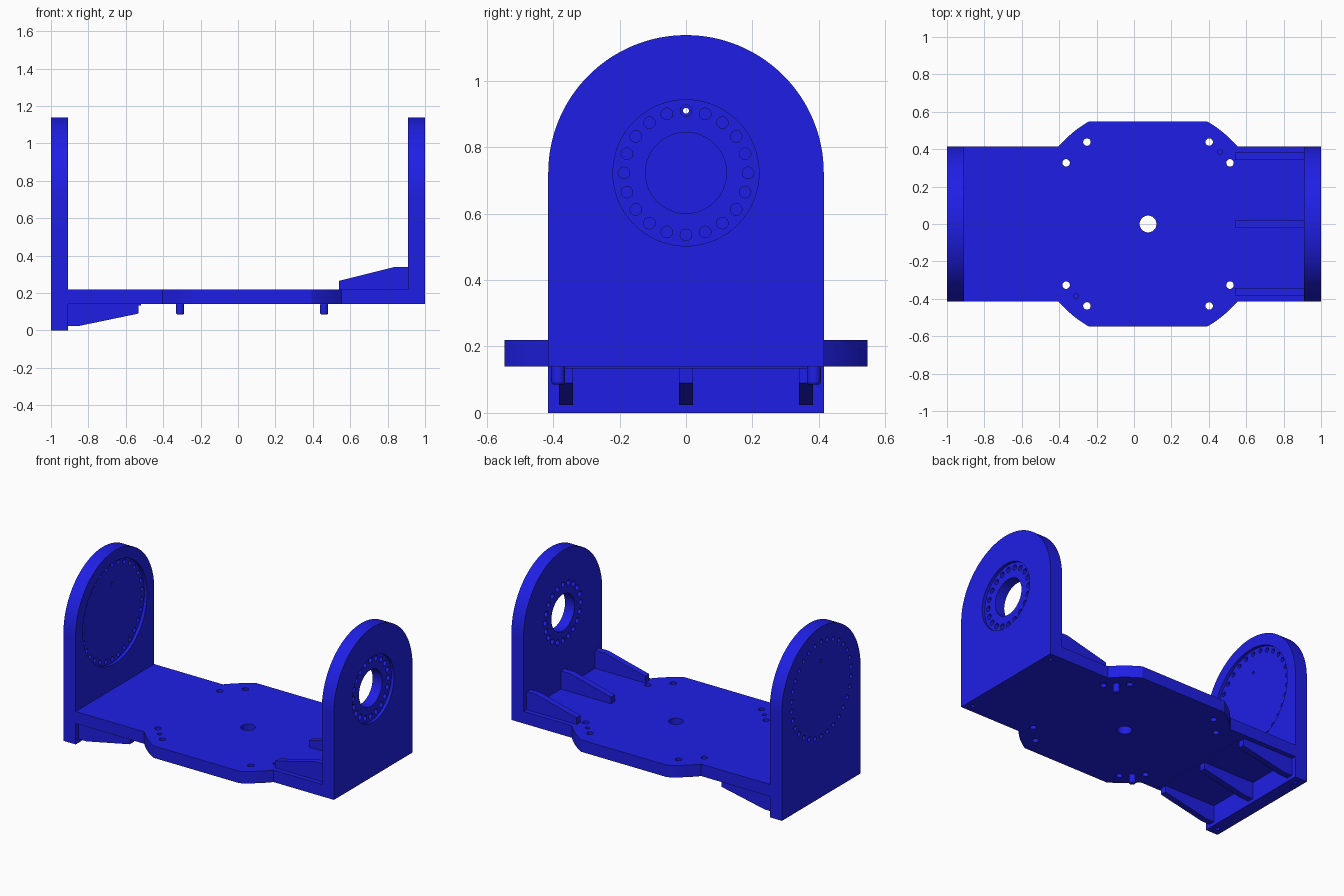
import bpy, bmesh
from math import pi, sin, cos, asin
from mathutils import Matrix

if "Cube" in bpy.data.objects:
    bpy.data.objects.remove(bpy.data.objects["Cube"])

blue = bpy.data.materials.new("blue_paint")
blue.diffuse_color = (0.0135, 0.0135, 0.79, 1)
blue.use_nodes = True
blue.node_tree.nodes["Principled BSDF"].inputs["Base Color"].default_value = blue.diffuse_color
HW, CX, CZ = 0.415, 0.075, 0.723      # half width, turntable centre x, axle height


def new_object(name, bm):
    bmesh.ops.recalc_face_normals(bm, faces=bm.faces[:])
    me = bpy.data.meshes.new(name)
    bm.to_mesh(me)
    bm.free()
    me.materials.append(blue)
    ob = bpy.data.objects.new(name, me)
    bpy.context.collection.objects.link(ob)
    return ob


def extrude(name, points, vec):
    bm = bmesh.new()
    face = bm.faces.new([bm.verts.new(p) for p in points])
    geo = bmesh.ops.extrude_face_region(bm, geom=[face], use_keep_orig=True)["geom"]
    bmesh.ops.translate(bm, vec=vec, verts=[g for g in geo if isinstance(g, bmesh.types.BMVert)])
    return new_object(name, bm)


def cylinders(name, centres, r, depth, axis="Z", seg=20):
    bm = bmesh.new()
    rot = Matrix.Rotation(pi / 2, 4, "Y") if axis == "X" else Matrix()
    for c in centres:
        bmesh.ops.create_cone(bm, cap_ends=True, segments=seg, radius1=r, radius2=r,
                              depth=depth, matrix=Matrix.Translation(c) @ rot)
    return new_object(name, bm)


def boolean(ob, other, op="DIFFERENCE"):
    other.hide_render = True
    mod = ob.modifiers.new("bool", "BOOLEAN")
    mod.object, mod.operation, mod.solver = other, op, "EXACT"
    bpy.context.view_layer.objects.active = ob
    bpy.ops.object.modifier_apply(modifier=mod.name)
    bpy.data.objects.remove(other)


def ring(x, r, n):
    return [(x, r * sin(2 * pi * i / n), CZ + r * cos(2 * pi * i / n)) for i in range(n)]


def wall(name, x, z0):
    pts = [(x, HW, z0)] + [(x, HW * cos(pi * i / 64), CZ + HW * sin(pi * i / 64)) for i in range(65)]
    return extrude(name, pts + [(x, -HW, z0)], (0.09, 0, 0))


# Base plate with round turntable shoulders clipped front and back
R = 0.633
a0, a1 = asin(HW / R), asin(0.547 / R)
arc = [(R * cos(a0 + (a1 - a0) * i / 8), R * sin(a0 + (a1 - a0) * i / 8)) for i in range(9)]
half = [(0.91, HW)] + [(CX + x, y) for x, y in arc]
half += [(CX - x, y) for x, y in reversed(arc)] + [(-0.91, HW)]
outline = half + [(x, -y) for x, y in reversed(half)]
body = extrude("base_bracket", [(x, y, 0.14) for x, y in outline], (0, 0, 0.08))

# Bolt holes, centre hole and blind holes above the pegs
bolts = [(CX + sx * x, sy * y, 0.18) for x, y in ((0.327, 0.438), (0.438, 0.327))
         for sx in (-1, 1) for sy in (-1, 1)]
pegs = [(CX + s * 0.385, s * 0.385) for s in (-1, 1)]
boolean(body, cylinders("bolt_cut", bolts, 0.02, 0.3))
boolean(body, cylinders("centre_cut", [(CX, 0, 0.18)], 0.045, 0.3, seg=40))
boolean(body, cylinders("peg_hole_cut", [(x, y, 0.22) for x, y in pegs], 0.014, 0.1))

# Right wall: outer recess, bearing hole and 20 bolt holes
right = wall("right_wall", 0.91, 0.14)
boolean(right, cylinders("recess_cut", [(1.0, 0, CZ)], 0.22, 0.04, "X", 96))
boolean(right, cylinders("bearing_cut", [(0.95, 0, CZ)], 0.122, 0.3, "X", 64))
boolean(right, cylinders("ring_cut", ring(0.95, 0.187, 20), 0.0175, 0.3, "X"))

# Left wall: large inner recess, 30 bolt holes and one index hole
left = wall("left_wall", -1.0, 0.0)
boolean(left, cylinders("recess_cut", [(-0.91, 0, CZ)], 0.34, 0.04, "X", 96))
boolean(left, cylinders("ring_cut", ring(-0.95, 0.315, 30), 0.0145, 0.3, "X"))
boolean(left, cylinders("index_cut", [(-0.95, 0, CZ + 0.187)], 0.009, 0.3, "X"))

# Blind screw holes in the wall feet, then join walls and plate
for w, x, z in ((right, 0.955, 0.14), (left, -0.955, 0.0)):
    boolean(w, cylinders("foot_cut", [(x, s * 0.36, z) for s in (-1, 1)], 0.012, 0.08))
    boolean(body, w, "UNION")

# Gussets: three above on the right, three below on the left with a thin pad
top = [(0.54, 0.22), (0.91, 0.22), (0.91, 0.34), (0.84, 0.34), (0.54, 0.265)]
low = [(-0.91, 0.14), (-0.532, 0.14), (-0.532, 0.09), (-0.85, 0.024), (-0.91, 0.024)]
for label, prof in (("upper_gusset", top), ("lower_gusset", low)):
    for y in (-0.362, 0, 0.362):
        extrude(label, [(x, y - 0.021, z) for x, z in prof], (0, 0.042, 0))
extrude("gusset_pad", [(-0.91, -0.383, 0.134), (-0.518, -0.383, 0.134),
                       (-0.518, 0.383, 0.134), (-0.91, 0.383, 0.134)], (0, 0, 0.006))

# Locating pegs with rounded tips
for x, y in pegs:
    peg = cylinders("locating_peg", [(x, y, 0.115)], 0.021, 0.06, seg=24)
    bev = peg.modifiers.new("round_tip", "BEVEL")
    bev.width, bev.segments = 0.008, 3

# Smooth curved surfaces, keep edges crisp
for ob in bpy.context.collection.objects:
    ob.select_set(True)
bpy.context.view_layer.objects.active = body
bpy.ops.object.shade_smooth_by_angle(angle=0.5)
